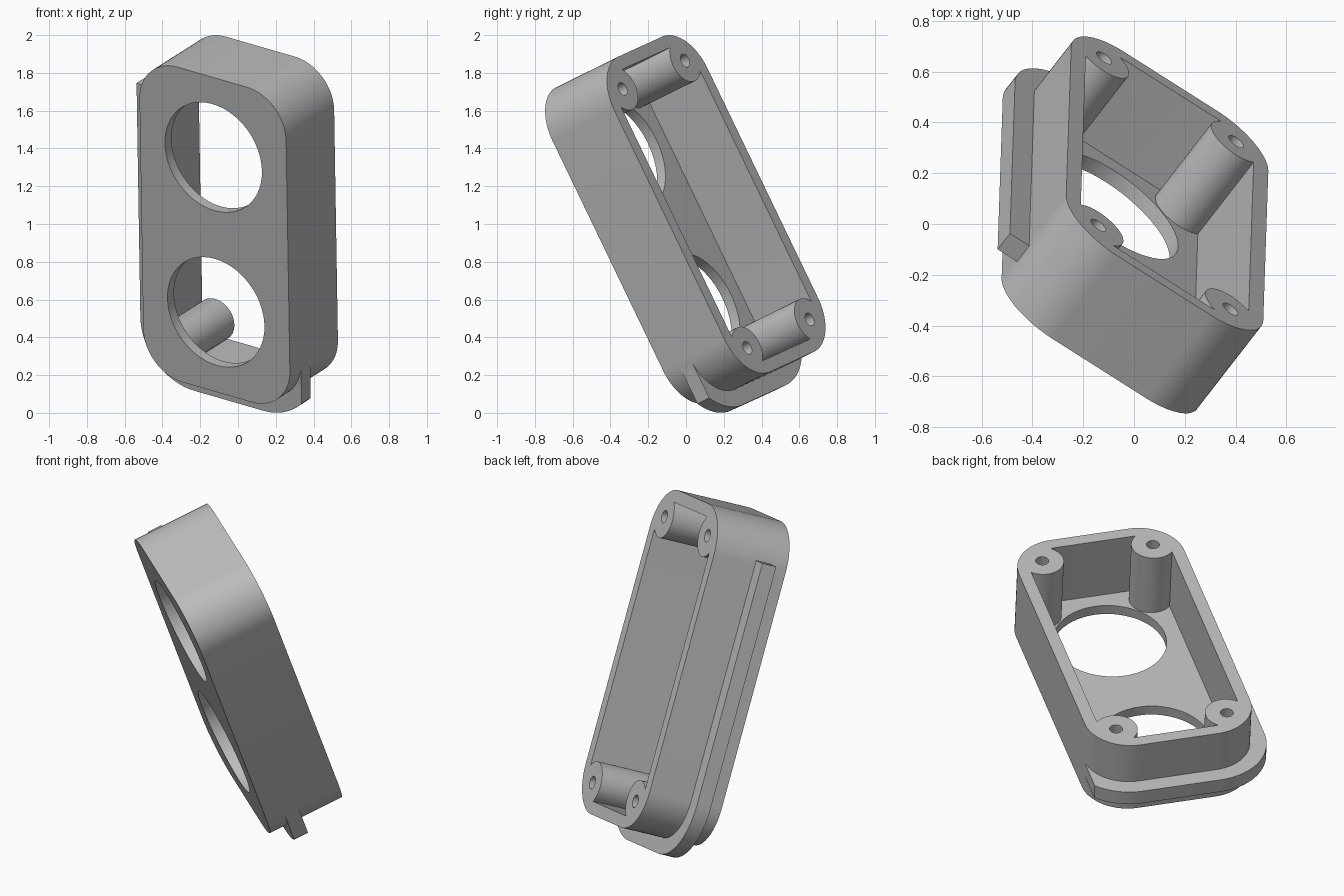
import bpy
import bmesh
from math import sin, cos, pi, sqrt, acos
from mathutils import Matrix, Vector

if "Cube" in bpy.data.objects:
    bpy.data.objects.remove(bpy.data.objects["Cube"], do_unlink=True)

# Main sizes: half width, half length, depth, corner radius, wall, lip overhang
A, B, DEPTH, R, WALL, LIP = 0.473, 0.926, 0.445, 0.25, 0.07, 0.092
PLATE = 0.06
CX, CZ = A - R, B - R

grey = bpy.data.materials.new("matte grey")
grey.use_nodes = True
colour = (0.5, 0.5, 0.5, 1)
grey.diffuse_color = colour
grey.node_tree.nodes["Principled BSDF"].inputs["Base Color"].default_value = colour


def arc(x, z, r, start, end, n=20):
    steps = [start + (end - start) * i / n for i in range(n + 1)]
    return [(x + r * cos(t), z + r * sin(t)) for t in steps]


def rounded(inset):
    """Rounded rectangle outline, inset from the outer edge."""
    pts = []
    for i, (sx, sz) in enumerate(((1, 1), (-1, 1), (-1, -1), (1, -1))):
        pts += arc(sx * CX, sz * CZ, R - inset, i * pi / 2, (i + 1) * pi / 2)
    return pts


def circle(x, z, r):
    return arc(x, z, r, 0, 2 * pi, 56)[:-1]


def prism(name, outline, front, back):
    """Extrude an x-z outline from front to back along y."""
    bm = bmesh.new()
    face = bm.faces.new([bm.verts.new((x, front, z)) for x, z in outline])
    out = bmesh.ops.extrude_face_region(bm, geom=[face])["geom"]
    moved = [v for v in out if isinstance(v, bmesh.types.BMVert)]
    bmesh.ops.translate(bm, verts=moved, vec=(0, back - front, 0))
    bmesh.ops.recalc_face_normals(bm, faces=bm.faces)
    mesh = bpy.data.meshes.new(name)
    bm.to_mesh(mesh)
    bm.free()
    mesh.materials.append(grey)
    obj = bpy.data.objects.new(name, mesh)
    bpy.context.collection.objects.link(obj)
    return obj


def combine(obj, tool, operation):
    """Apply a boolean and remove the tool."""
    tool.hide_render = True
    mod = obj.modifiers.new("combine", "BOOLEAN")
    mod.object, mod.operation, mod.solver = tool, operation, "EXACT"
    bpy.context.view_layer.update()
    graph = bpy.context.evaluated_depsgraph_get()
    mesh = bpy.data.meshes.new_from_object(obj.evaluated_get(graph))
    obj.modifiers.clear()
    obj.data = mesh
    bpy.data.objects.remove(tool, do_unlink=True)


# Solid case block
case = prism("case", rounded(0), -DEPTH, 0)

# Lip that wraps the bottom and one long side
end_x = A - 0.002
stop = -acos((end_x - CX) / (R + LIP))
lip = arc(CX, -CZ, R + LIP, stop, -pi / 2)
lip += arc(-CX, -CZ, R + LIP, -pi / 2, -pi)
lip += [(-A - LIP, 0.7), (-CX, 0.7), (CX, -CZ + 0.05), (end_x, -CZ + 0.05)]
combine(case, prism("lip", lip, -0.34, -0.255), "UNION")

# Hollow inside, leaving four screw posts
cavity = prism("cavity", rounded(WALL), PLATE - DEPTH, 0.1)
corners = [(sx * 0.317, sz * 0.7605) for sx in (-1, 1) for sz in (-1, 1)]
for x, z in corners:
    combine(cavity, prism("post", circle(x, z, 0.12), -0.6, 0.2), "DIFFERENCE")
combine(case, cavity, "DIFFERENCE")

# Screw holes and the two large round openings
for x, z in corners:
    combine(case, prism("screw_hole", circle(x, z, 0.036), -0.34, 0.1), "DIFFERENCE")
for z in (-0.455, 0.455):
    combine(case, prism("opening", circle(0, z, 0.313), -0.6, PLATE / 2 - DEPTH + 0.1), "DIFFERENCE")

# Tilt the finished case into place
u = Vector((0.82, -0.52, -0.237)).normalized()
v = Vector((-0.0145, -0.434, 0.901))
v = (v - u * v.dot(u)).normalized()
w = v.cross(u)
turn = Matrix((u, w, v)).transposed().to_4x4()
case.matrix_world = Matrix.Translation((0.131, 0.16, 1.105)) @ turn

bpy.ops.object.select_all(action="DESELECT")
case.select_set(True)
bpy.context.view_layer.objects.active = case
bpy.ops.object.shade_smooth_by_angle(angle=pi / 6)
